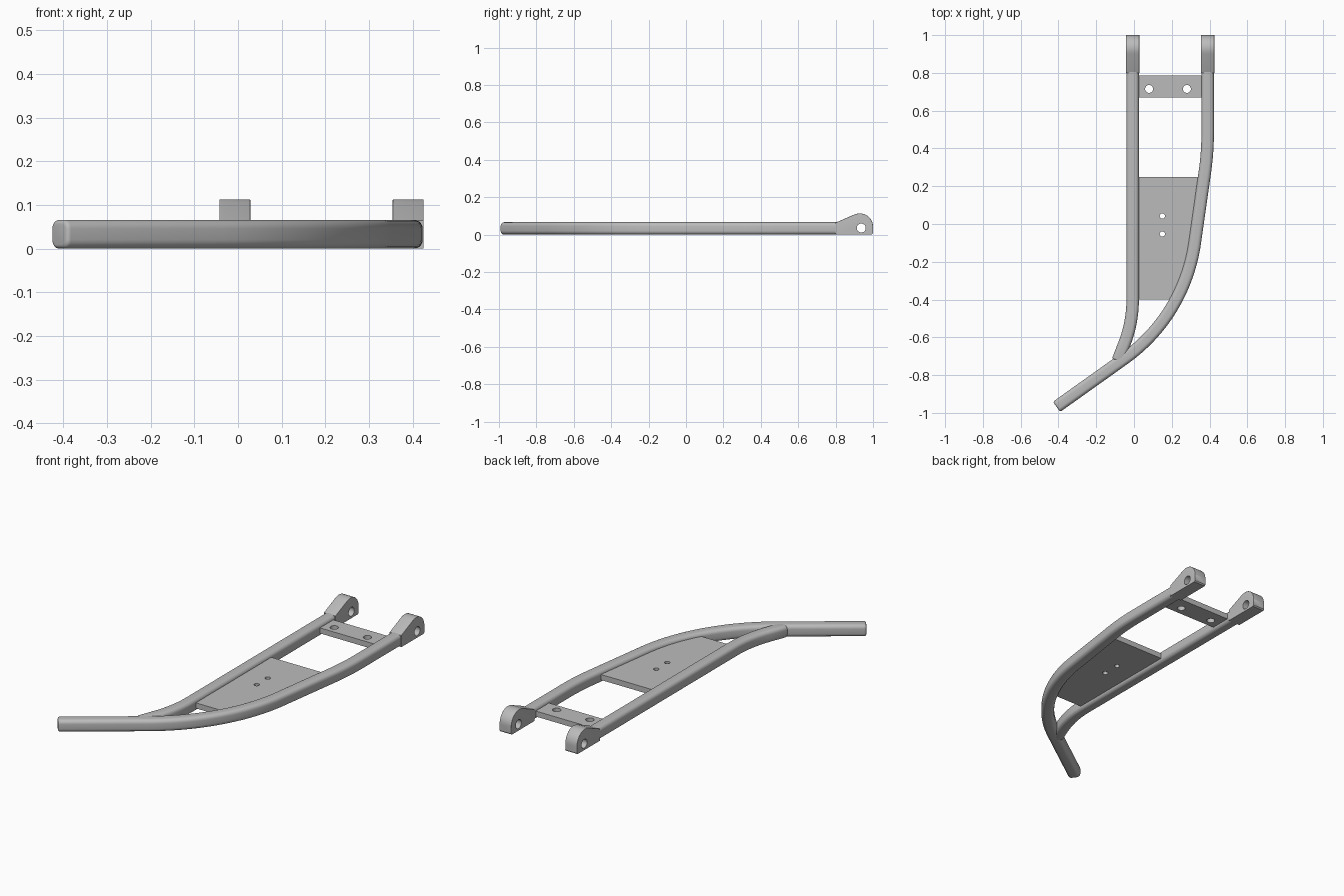
import bpy, bmesh, math
from mathutils import Vector, Matrix

if "Cube" in bpy.data.objects:
    bpy.data.objects.remove(bpy.data.objects["Cube"])

steel = bpy.data.materials.new("grey_steel")
steel.use_nodes = True
GREY = (0.5, 0.5, 0.5, 1)
steel.diffuse_color = GREY
steel.node_tree.nodes["Principled BSDF"].inputs["Base Color"].default_value = GREY

TUBE = 0.066          # square tube width
MID = TUBE / 2        # height of the tube centre line
LEFT_X, RIGHT_X = 0.39, -0.007


def make_object(name, bm):
    bmesh.ops.recalc_face_normals(bm, faces=bm.faces)
    mesh = bpy.data.meshes.new(name)
    bm.to_mesh(mesh)
    bm.free()
    obj = bpy.data.objects.new(name, mesh)
    bpy.context.collection.objects.link(obj)
    mesh.materials.append(steel)
    return obj


def activate(obj):
    bpy.ops.object.select_all(action='DESELECT')
    obj.select_set(True)
    bpy.context.view_layer.objects.active = obj


def smooth(obj):
    activate(obj)
    bpy.ops.object.shade_smooth_by_angle(angle=math.radians(35))


def fillet(before, corner, after, reach, steps):
    """Points of an arc that rounds a corner, starting `reach` away from it."""
    c = Vector(corner)
    d1 = (Vector(before) - c).normalized()
    d2 = (Vector(after) - c).normalized()
    half = d1.angle(d2) / 2
    radius = reach * math.tan(half)
    bisector = (d1 + d2).normalized()
    centre = c + bisector * (reach / math.cos(half))
    sweep = math.pi / 2 - half
    side = (d1 - bisector * d1.dot(bisector)).normalized()
    points = []
    for i in range(steps + 1):
        a = sweep * (1 - 2 * i / steps)
        points.append(centre + radius * (side * math.sin(a) - bisector * math.cos(a)))
    return points


def rounded_square(size, radius, steps=5):
    k = size / 2 - radius
    points = []
    for q, (sx, sy) in enumerate([(1, 1), (-1, 1), (-1, -1), (1, -1)]):
        for i in range(steps + 1):
            a = math.pi / 2 * (q + i / steps)
            points.append((sx * k + radius * math.cos(a), sy * k + radius * math.sin(a)))
    return points


def sweep_tube(name, path):
    """Sweep the rounded square along a flat path; the last end is softened."""
    bm = bmesh.new()
    rings = []
    end = (path[-1] - path[-2]).normalized()
    soft = 0.01
    stations = [(p, 0) for p in path[:-1]]
    for i in range(5):
        a = math.pi / 2 * i / 4
        stations.append((path[-1] - end * soft * (1 - math.sin(a)), soft * (1 - math.cos(a))))
    for i, (p, inset) in enumerate(stations):
        if i >= len(path) - 1:
            tangent = end
        else:
            tangent = (path[min(i + 1, len(path) - 1)] - path[max(i - 1, 0)]).normalized()
        normal = Vector((tangent.y, -tangent.x))
        ring = []
        for u, v in rounded_square(TUBE - 2 * inset, 0.02 - inset):
            q = p + normal * u
            ring.append(bm.verts.new((q.x, q.y, MID + v)))
        rings.append(ring)
    n = len(rings[0])
    for r1, r2 in zip(rings, rings[1:]):
        for j in range(n):
            bm.faces.new((r1[j], r1[(j + 1) % n], r2[(j + 1) % n], r2[j]))
    bm.faces.new(rings[0])
    bm.faces.new(rings[-1])
    obj = make_object(name, bm)
    smooth(obj)
    return obj


def prism(points, offset):
    bm = bmesh.new()
    face = bm.faces.new([bm.verts.new(p) for p in points])
    out = bmesh.ops.extrude_face_region(bm, geom=[face])
    verts = [g for g in out["geom"] if isinstance(g, bmesh.types.BMVert)]
    bmesh.ops.translate(bm, verts=verts, vec=offset)
    return bm


def drill(obj, centres, radius, axis):
    """Cut round holes along the axis, then discard the cutter."""
    bm = bmesh.new()
    turn = Matrix.Rotation(math.pi / 2, 4, 'Y') if axis == 'X' else Matrix()
    for c in centres:
        bmesh.ops.create_cone(bm, cap_ends=True, segments=32, radius1=radius,
                              radius2=radius, depth=0.3,
                              matrix=Matrix.Translation(c) @ turn)
    cutter = make_object("hole_cutter", bm)
    cutter.hide_render = True
    mod = obj.modifiers.new("holes", 'BOOLEAN')
    mod.operation = 'DIFFERENCE'
    mod.solver = 'EXACT'
    mod.object = cutter
    activate(obj)
    bpy.ops.object.modifier_apply(modifier=mod.name)
    bpy.data.objects.remove(cutter)
    smooth(obj)


# Long curved tube: straight, slight bend, wide bend, straight tip
back, bend1 = (LEFT_X, 0.86), (LEFT_X, 0.38)
bend2, tip = (0.267, -0.486), (-0.41, -0.968)
wide_arc = fillet(bend1, bend2, tip, 0.39, 28)
long_path = [Vector(back)] + fillet(back, bend1, bend2, 0.1, 6) + wide_arc + [Vector(tip)]
sweep_tube("curved_tube", long_path)

# Shorter tube that bends into the curved one
back, bend, joint = (RIGHT_X, 0.86), (RIGHT_X, -0.52), (-0.086, -0.725)
sweep_tube("straight_tube",
           [Vector(back)] + fillet(back, bend, joint, 0.12, 10) + [Vector(joint)])

# Pivot lugs at the back ends
LUG = 0.071
for name, x in (("left_lug", LEFT_X), ("right_lug", RIGHT_X)):
    outline = [(0.8, 0), (0.8, 0.064), (0.9, 0.107)]
    for i in range(17):
        a = math.radians(110 - 110 * i / 16)
        outline.append((0.93 + 0.07 * math.cos(a), 0.043 + 0.07 * math.sin(a)))
    outline += [(1.0, 0.006), (0.994, 0)]
    bm = prism([(x - LUG / 2, y, z) for y, z in outline], (LUG, 0, 0))
    rims = [e for e in bm.edges
            if abs(e.verts[0].co.x - e.verts[1].co.x) < 1e-5
            and min(v.co.z for v in e.verts) > 0.03]
    bmesh.ops.bevel(bm, geom=rims, offset=0.009, segments=4, profile=0.5,
                    affect='EDGES', clamp_overlap=True)
    drill(make_object(name, bm), [(x, 0.937, 0.035)], 0.024, 'X')

# Mounting plates between the tubes
PLATE_Z, PLATE_T = 0.018, 0.03
bm = prism([(x, y, PLATE_Z) for x, y in
            ((RIGHT_X, 0.67), (LEFT_X, 0.67), (LEFT_X, 0.785), (RIGHT_X, 0.785))],
           (0, 0, PLATE_T))
drill(make_object("rear_cross_plate", bm),
      [(0.08, 0.715, MID), (0.28, 0.715, MID)], 0.021, 'Z')

follow = [(p.x, p.y) for p in wide_arc if -0.39 < p.y < 0.2]
outline = [(RIGHT_X, 0.25), (0.368, 0.25)] + follow + [(0.235, -0.4), (RIGHT_X, -0.4)]
bm = prism([(x, y, PLATE_Z) for x, y in outline], (0, 0, PLATE_T))
drill(make_object("main_plate", bm),
      [(0.15, 0.042, MID), (0.15, -0.053, MID)], 0.014, 'Z')
